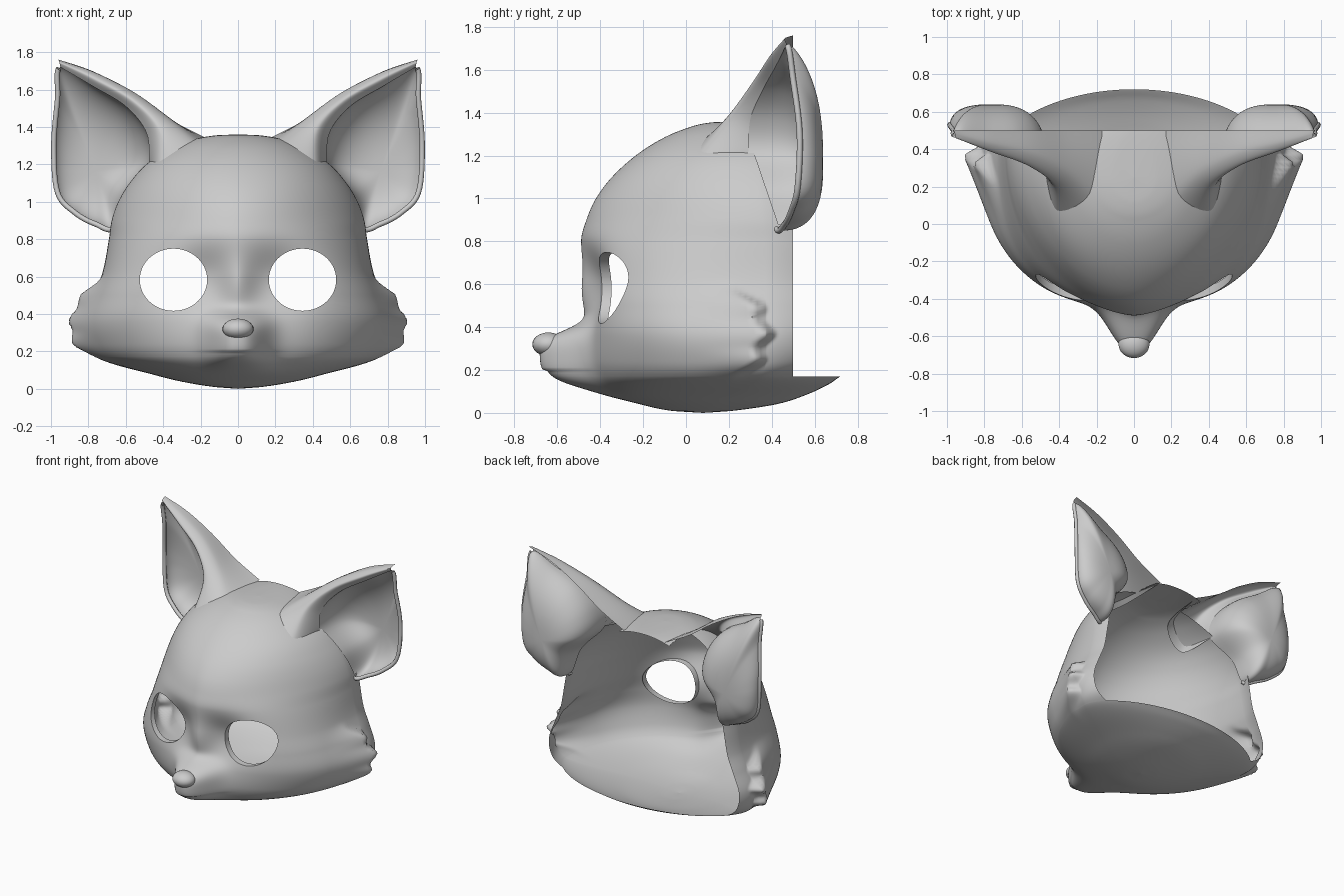
import bpy, bmesh, math
from mathutils import Vector

if "Cube" in bpy.data.objects:
    bpy.data.objects.remove(bpy.data.objects["Cube"])

grey = bpy.data.materials.new("plain_grey")
grey.use_nodes = True
grey.diffuse_color = (0.6, 0.6, 0.6, 1)
grey.node_tree.nodes["Principled BSDF"].inputs["Base Color"].default_value = (0.6, 0.6, 0.6, 1)


def finish(bm, name, angle=50):
    mesh = bpy.data.meshes.new(name)
    bm.to_mesh(mesh)
    bm.free()
    obj = bpy.data.objects.new(name, mesh)
    bpy.context.collection.objects.link(obj)
    mesh.materials.append(grey)
    bpy.ops.object.select_all(action="DESELECT")
    obj.select_set(True)
    bpy.context.view_layer.objects.active = obj
    bpy.ops.object.shade_smooth_by_angle(angle=math.radians(angle))
    return obj


def catmull(points, steps, closed=False):
    """Resample a smooth curve through the points."""
    pts = [Vector(p) for p in points]
    n = len(pts)
    pick = (lambda i: pts[i % n]) if closed else (lambda i: pts[max(0, min(n - 1, i))])
    out = []
    for i in range(n if closed else n - 1):
        a, b, c, d = (pick(i + k) for k in (-1, 0, 1, 2))
        for s in range(steps):
            t = s / steps
            out.append(b + (c - a) * t / 2 + (a - b * 2.5 + c * 2 - d / 2) * t * t
                       + (b * 3 - c * 3 + d - a) * t ** 3 / 2)
    return out if closed else out + [pts[-1]]


def skin(rows, closed=False):
    """Quads between neighbouring rows of points."""
    bm = bmesh.new()
    grid = [[bm.verts.new(p) for p in row] for row in rows]
    for r, q in zip(grid, grid[1:]):
        n = len(r)
        for i in range(n if closed else n - 1):
            j = (i + 1) % n
            bm.faces.new((r[i], r[j], q[j], q[i]))
    bmesh.ops.remove_doubles(bm, verts=bm.verts, dist=1e-5)
    bmesh.ops.recalc_face_normals(bm, faces=bm.faces)
    return bm


# Head profile: height, front y, half width, back y, y of widest point
PROFILE = [
    (0, .08, 0, .08, .08), (.01, -.07, .13, .22, .08), (.04, -.21, .31, .42, .12),
    (.08, -.34, .47, .55, .2), (.13, -.41, .66, .66, .3), (.17, -.44, .76, .72, .35),
    (.24, -.46, .815, .84, .37), (.36, -.46, .83, .9, .37), (.5, -.45, .775, .95, .37),
    (.62, -.46, .725, .95, .37), (.8, -.49, .69, .95, .37), (.9, -.465, .675, .92, .36),
    (1, -.42, .64, .9, .35), (1.1, -.345, .58, .85, .34), (1.2, -.235, .49, .8, .32),
    (1.28, -.11, .37, .72, .3), (1.33, .01, .25, .62, .27), (1.355, .12, .12, .5, .25),
    (1.36, .25, 0, .25, .25)]
EYE = (.345, .583, .18, .166)


def section(z):
    i = next((k for k in range(len(PROFILE) - 2) if z < PROFILE[k + 1][0]), len(PROFILE) - 2)
    a, b = PROFILE[i], PROFILE[i + 1]
    lo, hi = PROFILE[max(i - 1, 0)], PROFILE[min(i + 2, len(PROFILE) - 1)]
    h = b[0] - a[0]
    t = (z - a[0]) / h
    res = []
    for k in range(1, 5):
        m0 = (b[k] - lo[k]) / (b[0] - lo[0]) * h
        m1 = (hi[k] - a[k]) / (hi[0] - a[0]) * h
        res.append(a[k] * (1 - t) ** 2 * (1 + 2 * t) + b[k] * t * t * (3 - 2 * t)
                   + m0 * t * (1 - t) ** 2 - m1 * t * t * (1 - t))
    return res


def bump(v, mid, size, power=2):
    return math.exp(-abs((v - mid) / size) ** power)


def front_y(x, z):
    f, w, _, c = section(z)
    p = 2 + .45 * bump(z, .53, .22) - .2 * bump(z, .95, .2)
    y = c - (c - f) * max(0, 1 - (abs(x) / max(w, 1e-6)) ** p) ** (1 / p)
    chin = .91 if z < .203 else 1
    y -= .22 * chin * bump(x, 0, .155, 2.6) * bump(z, .25, .145, 4)  # snout
    y -= .045 * bump(x, 0, .09) * bump(z, .56, .14)                  # nose bridge
    y += .06 * bump(abs(x), .21, .17) * bump(z, .6, .17)             # eye sockets
    return y


def tuft_flare(y, z):
    """Outward flare of the cheek fur, ending in a scalloped back edge."""
    wave = math.cos(math.tau * (z - .37) / .13)
    edge = .34 - .08 * ((z - .37) / .17) ** 2 + .02 * wave
    t = max(0, 1 - (y - edge) / .07)
    ramp = max(0, y / edge) ** 2 if y < edge else t * t * (3 - 2 * t)
    return (.068 + .012 * wave) * ramp * bump(z, .37, .19, 6)


# Head shell
rows, COLS, LAYERS = [], 300, 170
for r in range(LAYERS + 1):
    z = .68 * (1 - math.cos(math.pi * r / LAYERS))
    f, w, b, c = section(z)
    row = []
    for k in range(COLS):
        t = 2 * math.pi * k / COLS
        s, co = math.sin(t), math.cos(t)
        x = w * s
        y = front_y(x, z) if co > 0 else c + (b - c) * abs(co) ** 1.15
        if abs(x) > .5:
            x += math.copysign(tuft_flare(y, z), x)
        row.append((x, y, z))
    rows.append(row)
bm = skin(rows, True)


def split(co, no):
    bmesh.ops.bisect_plane(bm, geom=bm.verts[:] + bm.edges[:] + bm.faces[:],
                           plane_co=co, plane_no=no)


# Open back above the neck flap, and openings into the ears
EAR_CUT, EAR_SLOPE = .315, .34
split((0, .5, 0), (0, 1, 0))
split((0, 0, .17), (0, 0, 1))
split((0, EAR_CUT, 1.22), (0, 1, EAR_SLOPE))


def eye_dist(p):
    return math.hypot((abs(p.x) - EYE[0]) / EYE[2], (p.z - EYE[1]) / EYE[3])


def under_ear(p):
    return abs(p.x) > .21 and p.z > .88 and p.y > EAR_CUT + EAR_SLOPE * (1.22 - p.z)


doomed = []
for face in bm.faces:
    m = face.calc_center_median()
    if (m.y > .5 and m.z > .17) or (m.y < .1 and eye_dist(m) < 1) or under_ear(m):
        doomed.append(face)
bmesh.ops.delete(bm, geom=doomed, context="FACES")

# Round the eye holes and turn their rims inward
rim = [e for e in bm.edges if e.is_boundary and e.verts[0].co.y < .1]
for v in {v for e in rim for v in e.verts}:
    d = eye_dist(v.co)
    side = math.copysign(1, v.co.x)
    v.co.x = side * (EYE[0] + (abs(v.co.x) - EYE[0]) / d)
    v.co.z = EYE[1] + (v.co.z - EYE[1]) / d
    v.co.y = front_y(v.co.x, v.co.z)
made = bmesh.ops.extrude_edge_only(bm, edges=rim)["geom"]
for v in made:
    if isinstance(v, bmesh.types.BMVert):
        v.co.y += .045
finish(bm, "head_shell")

# Nose
bm = bmesh.new()
bmesh.ops.create_uvsphere(bm, u_segments=24, v_segments=16, radius=1)
for v in bm.verts:
    v.co = (v.co.x * .083, v.co.y * .075 - .642, v.co.z * .055 + .32)
finish(bm, "nose")

# Ear opening, starting at the tip and running down the inner edge
OPENING = [(.95, .47, 1.72), (.78, .42, 1.62), (.6, .36, 1.51), (.49, .3, 1.37), (.475, .29, 1.21),
           (.61, .37, 1.04), (.665, .42, .86), (.76, .46, .88), (.87, .49, .94), (.965, .52, 1.05),
           (.985, .53, 1.3), (.965, .5, 1.55)]
# Front roll of the ear: opening edge, crest, inner side, back edge
ROLL = [[(.95, .47, 1.72), (.955, .46, 1.745), (.958, .48, 1.755), (.96, .5, 1.76)],
        [(.78, .42, 1.62), (.775, .39, 1.66), (.77, .43, 1.69), (.77, .5, 1.695)],
        [(.6, .36, 1.51), (.56, .31, 1.54), (.55, .38, 1.58), (.57, .5, 1.585)],
        [(.49, .3, 1.37), (.42, .2, 1.385), (.35, .28, 1.43), (.37, .5, 1.445)],
        [(.475, .29, 1.21), (.41, .04, 1.18), (.21, .13, 1.3), (.17, .5, 1.34)]]

for side, label in ((1, "left"), (-1, "right")):
    def flip(points):
        return [Vector((p[0] * side, p[1], p[2])) for p in points]

    # Hollow cup of the ear: steep wall, then a floor that is shallower towards the tip
    loop = catmull(flip(OPENING), 8, True)
    centre = Vector((.76 * side, .64, 1.16))
    cup = []
    for k in range(17):
        a = math.pi / 2 * k / 16
        s = math.cos(a) ** .75 if k < 16 else 0
        ring = []
        for p in loop:
            base = max(p.y, .5)
            wall = math.sin(a) ** .5
            floor = math.sin(a) ** (.9 + 1.6 * max(0, p.z - 1.2))
            ring.append(Vector((centre.x + (p.x - centre.x) * s,
                                p.y + (base - p.y) * wall + (centre.y - base) * floor,
                                centre.z + (p.z - centre.z) * s)))
        cup.append(ring)
    finish(skin(cup, True), label + "_ear_cup")

    # Rolled front of the ear
    across = [catmull(flip(r), 8) for r in ROLL]
    columns = [catmull(col, 8) for col in zip(*across)]
    finish(skin(columns), label + "_ear_roll")

    # Thin lip along the outer edge of the opening
    lip = []
    for i in range(48, len(loop)):
        along = (loop[(i + 1) % len(loop)] - loop[i - 1]).normalized()
        out = along.cross(Vector((0, 1, 0))).normalized()
        up = out.cross(along)
        lip.append([loop[i] + .014 * (out * math.cos(a) + up * math.sin(a))
                    for a in (math.tau * k / 8 for k in range(8))])
    finish(skin(lip, True), label + "_ear_lip")
